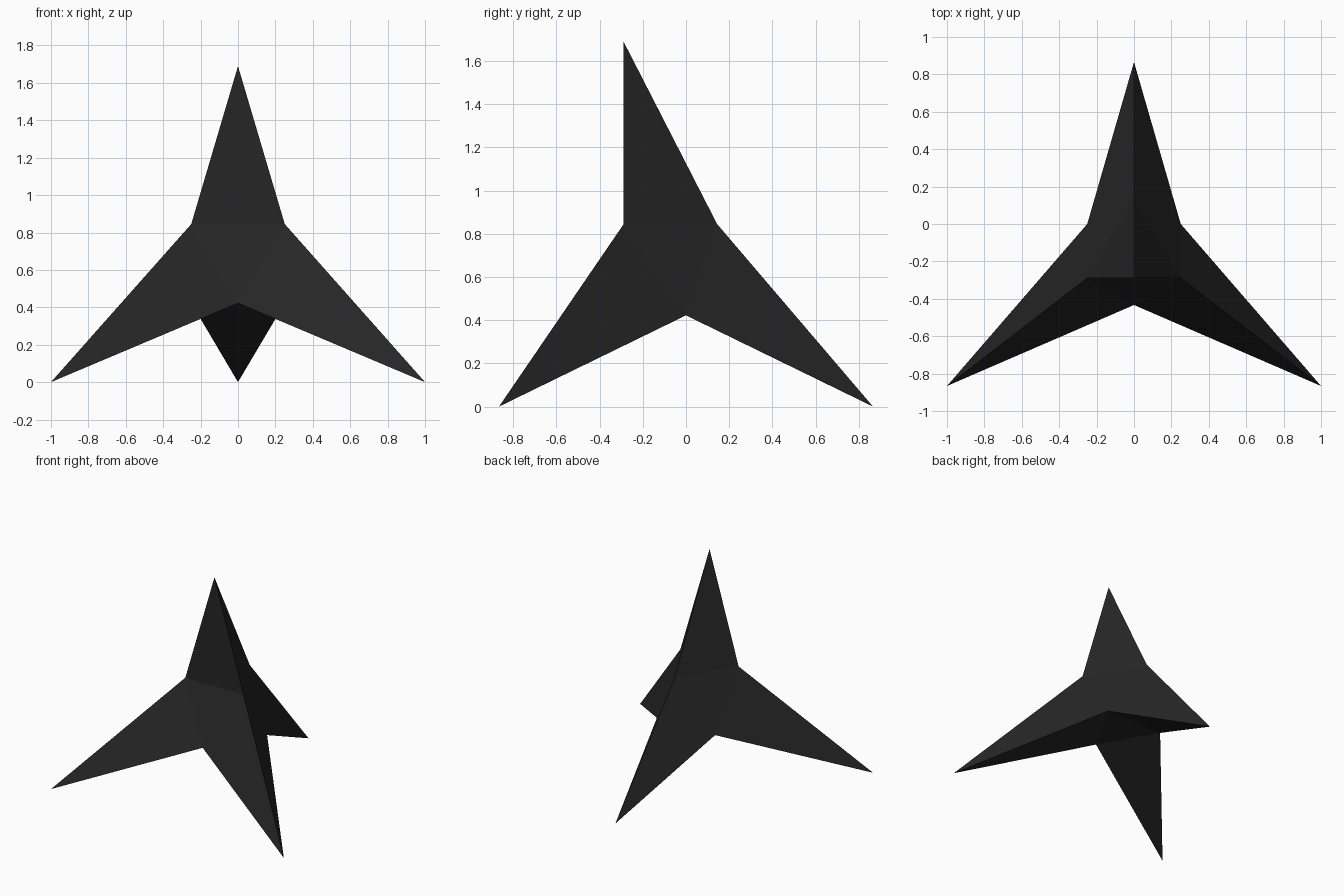
import bpy, bmesh
from mathutils import Vector
from itertools import combinations

if "Cube" in bpy.data.objects:
    bpy.data.objects.remove(bpy.data.objects["Cube"])

# four spike tips of a tetrahedron
H = 1.69
tips = [Vector((0, -0.289, H)), Vector((-1, -0.866, 0)),
        Vector((1, -0.866, 0)), Vector((0, 0.866, 0))]
centre = Vector((0, 0, H / 2))

bm = bmesh.new()
tv = [bm.verts.new(t) for t in tips]

# edge midpoints pulled halfway to the centre form the waist between spikes
mid = {}
for a, b in combinations(range(4), 2):
    p = (tips[a] + tips[b]) / 2
    mid[a, b] = mid[b, a] = bm.verts.new(centre.lerp(p, 0.5))

# each side: one core triangle and three spike triangles
for a, b, c in combinations(range(4), 3):
    bm.faces.new((mid[a, b], mid[b, c], mid[c, a]))
    for i, j, k in ((a, b, c), (b, c, a), (c, a, b)):
        bm.faces.new((tv[i], mid[i, j], mid[k, i]))
bmesh.ops.recalc_face_normals(bm, faces=bm.faces[:])

mesh = bpy.data.meshes.new("four_point_spike")
bm.to_mesh(mesh)
bm.free()
mat = bpy.data.materials.new("charcoal black")
mat.diffuse_color = (0.019, 0.019, 0.019, 1)
mat.use_nodes = True
mat.node_tree.nodes["Principled BSDF"].inputs["Base Color"].default_value = mat.diffuse_color
mesh.materials.append(mat)
obj = bpy.data.objects.new("four_point_spike", mesh)
bpy.context.collection.objects.link(obj)
